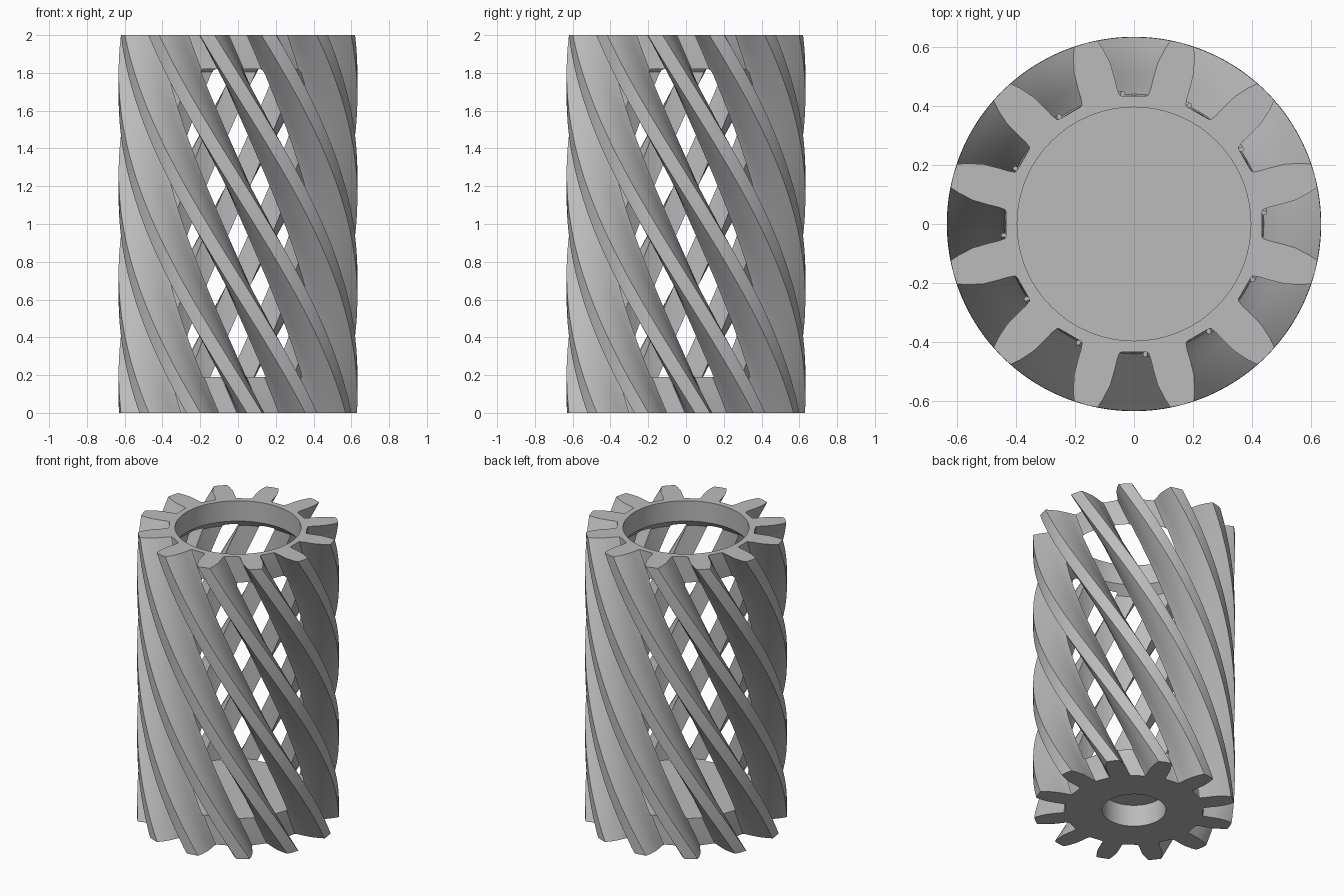
import bpy, bmesh
from math import sin, cos, radians, tau

cube = bpy.data.objects.get("Cube")
if cube:
    bpy.data.objects.remove(cube, do_unlink=True)

TEETH, HEIGHT, LAYERS = 12, 2.0, 56
TWIST = radians(56.5)          # twist per unit of height
CAVITY, BORE, FLOOR = 0.45, 0.395, 0.19

grey = bpy.data.materials.new("plain_grey")
grey.use_nodes = True
grey.diffuse_color = (0.5, 0.5, 0.5, 1)
grey.node_tree.nodes["Principled BSDF"].inputs["Base Color"].default_value = (0.5, 0.5, 0.5, 1)


def finish(bm, name):
    bmesh.ops.recalc_face_normals(bm, faces=bm.faces)
    mesh = bpy.data.meshes.new(name)
    bm.to_mesh(mesh)
    bm.free()
    mesh.materials.append(grey)
    obj = bpy.data.objects.new(name, mesh)
    bpy.context.collection.objects.link(obj)
    return obj


def loft(bm, rings):
    """Join closed rings of points with quads and cap both ends."""
    rows = [[bm.verts.new(p) for p in ring] for ring in rings]
    n = len(rows[0])
    for low, high in zip(rows, rows[1:]):
        for i in range(n):
            j = (i + 1) % n
            bm.faces.new((low[i], low[j], high[j], high[i]))
    bm.faces.new(rows[0][::-1])
    bm.faces.new(rows[-1])


def lathe(name, profile, sides=72):
    """Solid of revolution from (radius, height) pairs."""
    bm = bmesh.new()
    loft(bm, [[(r * cos(tau * i / sides), r * sin(tau * i / sides), z)
               for i in range(sides)] for r, z in profile])
    return finish(bm, name)


# Tooth outline: (radius, half angle in degrees) from root to tip
flank = [(0.435, 9.5), (0.439, 8.6), (0.46, 7.9), (0.5, 7.4),
         (0.55, 6.6), (0.6, 5.0), (0.632, 3.7)]
tooth = [(r, -a) for r, a in flank] + [(0.633, 0)] + [(r, a) for r, a in flank[::-1]]
outline = [(r, radians(a) + tau * (k + 0.5) / TEETH)
           for k in range(TEETH) for r, a in tooth]

# Twisted solid gear
bm = bmesh.new()
levels = [HEIGHT * i / LAYERS for i in range(LAYERS + 1)]
loft(bm, [[(r * cos(a + TWIST * (HEIGHT - z)), r * sin(a + TWIST * (HEIGHT - z)), z)
           for r, a in outline] for z in levels])
gear = finish(bm, "helical_gear_cage")

# Inner cavity with a sloped shoulder under the top ring, and blind bottom socket
cutters = [
    lathe("cavity_cutter", [(CAVITY, FLOOR), (CAVITY, 1.805), (BORE, 1.86), (BORE, 2.2)]),
    lathe("socket_cutter", [(0.2, -0.2), (0.2, 0.15)]),
]
for cutter in cutters:
    cutter.hide_render = True
    mod = gear.modifiers.new(cutter.name, 'BOOLEAN')
    mod.operation = 'DIFFERENCE'
    mod.solver = 'EXACT'
    mod.object = cutter

# Bake the cuts and drop the cutters
graph = bpy.context.evaluated_depsgraph_get()
cut_mesh = bpy.data.meshes.new_from_object(gear.evaluated_get(graph))
gear.modifiers.clear()
gear.data = cut_mesh
for cutter in cutters:
    bpy.data.objects.remove(cutter, do_unlink=True)

bpy.ops.object.select_all(action='DESELECT')
gear.select_set(True)
bpy.context.view_layer.objects.active = gear
bpy.ops.object.shade_smooth_by_angle(angle=radians(25))
